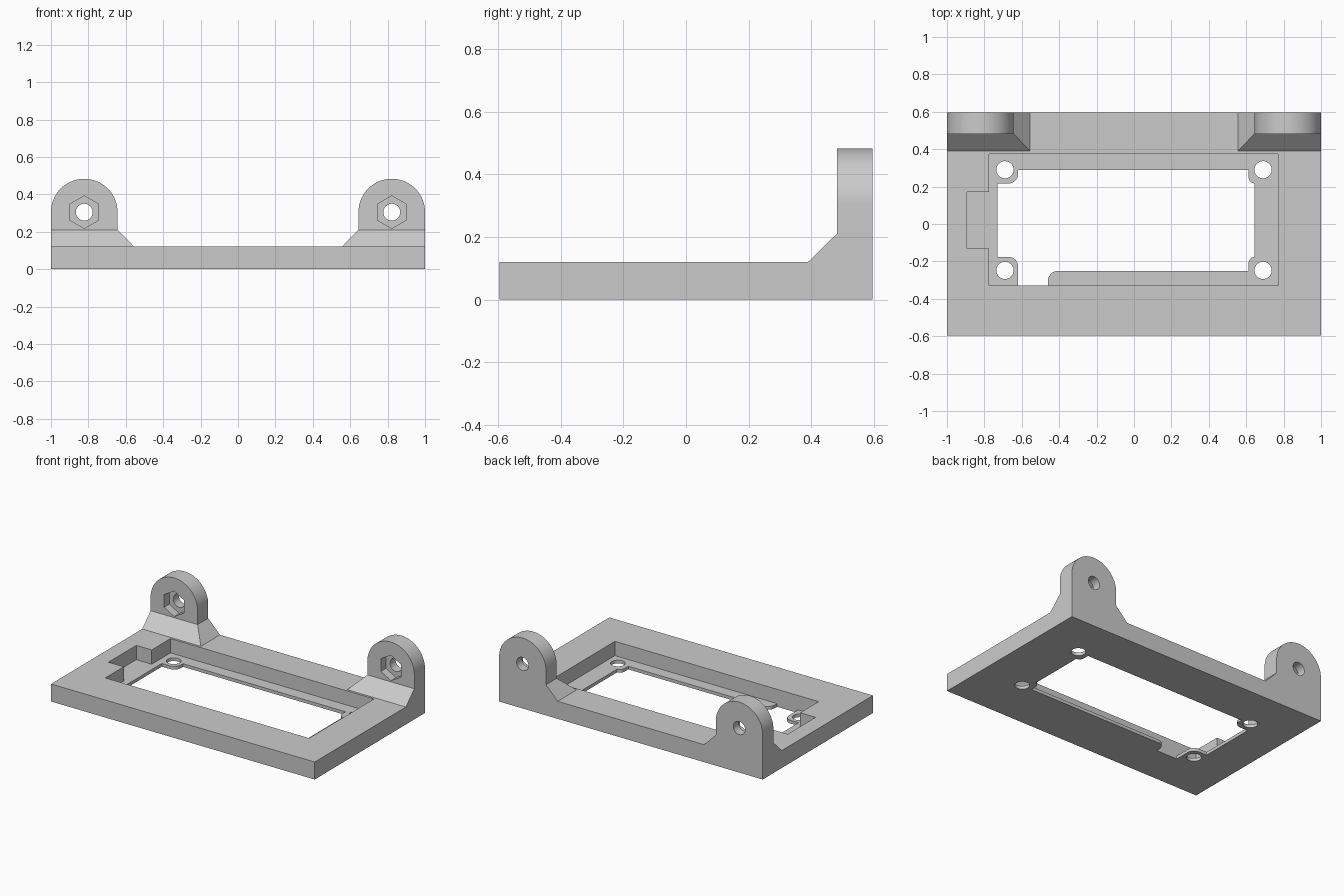
import bpy, bmesh, math
from mathutils import Vector

cube = bpy.data.objects.get("Cube")
if cube:
    bpy.data.objects.remove(cube, do_unlink=True)

grey = bpy.data.materials.new("plain_grey")
grey.use_nodes = True
colour = (0.6, 0.6, 0.6, 1)
grey.diffuse_color = colour
grey.node_tree.nodes["Principled BSDF"].inputs["Base Color"].default_value = colour

HALF_Y = 0.597
TOP = 0.12        # plate top
FLOOR = 0.022     # thin pocket floor
LUG_X, LUG_Z, LUG_R, LUG_Y = 0.822, 0.305, 0.178, 0.482


def finish(name, bm):
    bmesh.ops.recalc_face_normals(bm, faces=bm.faces)
    mesh = bpy.data.meshes.new(name)
    bm.to_mesh(mesh)
    bm.free()
    mesh.materials.append(grey)
    ob = bpy.data.objects.new(name, mesh)
    bpy.context.collection.objects.link(ob)
    return ob


def prism(name, outline, lo, hi, along_y=False):
    """Extrude a 2D outline along z, or along y for an x-z outline."""
    bm = bmesh.new()
    place = (lambda a, b: (a, lo, b)) if along_y else (lambda a, b: (a, b, lo))
    face = bm.faces.new([bm.verts.new(place(a, b)) for a, b in outline])
    new = bmesh.ops.extrude_face_region(bm, geom=[face])["geom"]
    step = Vector((0, hi - lo, 0)) if along_y else Vector((0, 0, hi - lo))
    bmesh.ops.translate(bm, vec=step, verts=[v for v in new if isinstance(v, bmesh.types.BMVert)])
    return finish(name, bm)


def hull(name, points):
    bm = bmesh.new()
    for p in points:
        bm.verts.new(p)
    bmesh.ops.convex_hull(bm, input=bm.verts)
    bmesh.ops.dissolve_limit(bm, angle_limit=0.01, verts=bm.verts, edges=bm.edges)
    return finish(name, bm)


def rect(x0, x1, y0, y1):
    return [(x0, y0), (x1, y0), (x1, y1), (x0, y1)]


def arc(cx, cy, r, start, end, n):
    angles = [math.radians(start + (end - start) * i / n) for i in range(n + 1)]
    return [(cx + r * math.cos(a), cy + r * math.sin(a)) for a in angles]


def circle(cx, cy, r, n=40, start=0):
    return arc(cx, cy, r, start, start + 360, n)[:-1]


def rounded(corners):
    """Outline of right-angled corners (x, y, radius)."""
    out = []
    for i, (x, y, r) in enumerate(corners):
        p = Vector((x, y))
        if not r:
            out.append((x, y))
            continue
        a = (Vector(corners[i - 1][:2]) - p).normalized() * r
        b = (Vector(corners[(i + 1) % len(corners)][:2]) - p).normalized() * r
        for k in range(9):
            t = math.radians(90 * k / 8)
            out.append(tuple(p + a * (1 - math.sin(t)) + b * (1 - math.cos(t))))
    return out


def combine(body, other, operation):
    mod = body.modifiers.new(operation, "BOOLEAN")
    mod.operation, mod.solver, mod.object = operation, "EXACT", other
    graph = bpy.context.evaluated_depsgraph_get()
    mesh = bpy.data.meshes.new_from_object(body.evaluated_get(graph))
    body.modifiers.clear()
    body.data = mesh
    bpy.data.objects.remove(other, do_unlink=True)


# Base plate
body = prism("mounting_bracket", rect(-1, 1, -HALF_Y, HALF_Y), 0, TOP)

# Rear lugs with flared feet
for s in (-1, 1):
    inner, foot_inner = s * (LUG_X - LUG_R), s * 0.555
    levels = [(0, foot_inner, 0.39), (TOP, foot_inner, 0.39), (0.21, inner, LUG_Y)]
    foot = hull("foot", [(x, y, z) for z, xi, yf in levels for x in (s, xi) for y in (yf, HALF_Y)])
    combine(body, foot, "UNION")
    outline = [(s * LUG_X - LUG_R, 0), (s * LUG_X + LUG_R, 0)]
    outline += arc(s * LUG_X, LUG_Z, LUG_R, 0, 180, 40)
    combine(body, prism("lug", outline, LUG_Y, HALF_Y, True), "UNION")

# Pocket with a side notch
pocket = [(-0.775, -0.33), (0.77, -0.33), (0.77, 0.375), (-0.775, 0.375),
          (-0.775, 0.172), (-0.892, 0.172), (-0.892, -0.13), (-0.775, -0.13)]
combine(body, prism("pocket_cutter", pocket, FLOOR, 0.3), "DIFFERENCE")

# Window through the pocket floor, leaving corner tabs
window = rounded([
    (-0.62, -0.33, 0), (-0.46, -0.33, 0), (-0.46, -0.25, 0.055), (0.613, -0.25, 0),
    (0.613, -0.176, 0.032), (0.645, -0.176, 0), (0.645, 0.217, 0), (0.613, 0.217, 0.032),
    (0.613, 0.29, 0), (-0.62, 0.29, 0), (-0.62, 0.217, 0.05), (-0.73, 0.217, 0),
    (-0.73, -0.176, 0), (-0.62, -0.176, 0.05)])
combine(body, prism("window_cutter", window, -0.1, 0.08), "DIFFERENCE")

for s in (-1, 1):
    # Screw holes in the tabs
    for y in (-0.248, 0.29):
        combine(body, prism("screw_cutter", circle(s * 0.69, y, 0.046), -0.1, 0.08), "DIFFERENCE")
    # Bolt hole and hexagonal nut recess in each lug
    bolt = prism("bolt_cutter", circle(s * LUG_X, LUG_Z, 0.045), 0.4, 0.7, True)
    combine(body, bolt, "DIFFERENCE")
    nut = prism("nut_cutter", circle(s * LUG_X, LUG_Z, 0.087, 6, 30), 0.4, LUG_Y + 0.055, True)
    combine(body, nut, "DIFFERENCE")

bpy.ops.object.select_all(action="DESELECT")
body.select_set(True)
bpy.context.view_layer.objects.active = body
bpy.ops.object.shade_smooth_by_angle(angle=math.radians(30))
